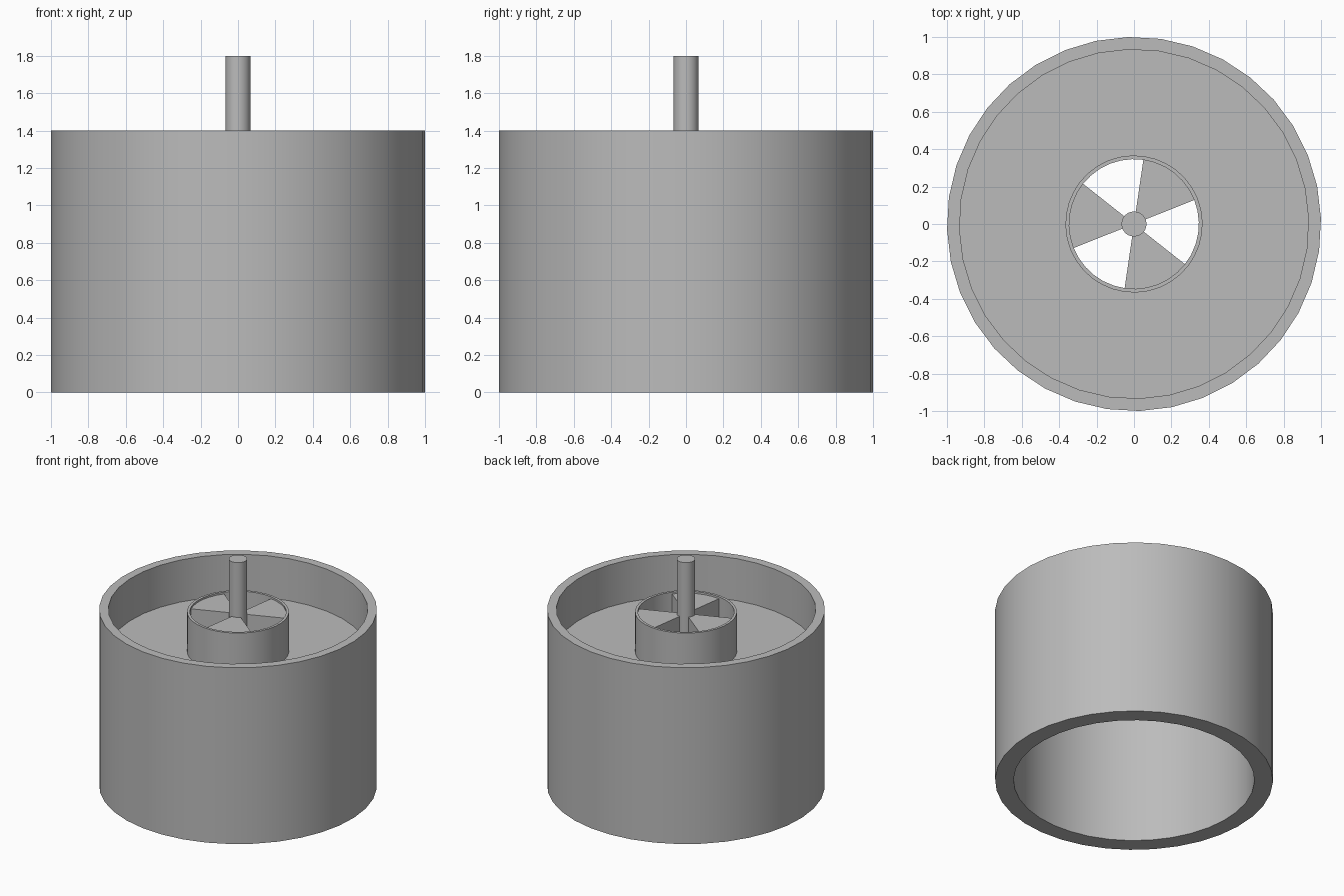
import bpy, bmesh, math

if "Cube" in bpy.data.objects:
    bpy.data.objects.remove(bpy.data.objects["Cube"], do_unlink=True)

SIDES = 36
TURN = math.radians(1.7)
U = 1 / 15            # design unit
FLOOR_LOW, FLOOR_TOP = 15 * U, 16 * U
HUB_TOP, BLADE_TOP = 1.38, 1.365
HUB_IN, SHAFT_R = 5.2 * U, U

# Single plain grey finish
GREY = (0.5, 0.5, 0.5, 1)
mat = bpy.data.materials.new("plain grey")
mat.use_nodes = True
mat.diffuse_color = GREY
mat.node_tree.nodes["Principled BSDF"].inputs["Base Color"].default_value = GREY


def finish(name, bm):
    bmesh.ops.recalc_face_normals(bm, faces=bm.faces)
    mesh = bpy.data.meshes.new(name)
    bm.to_mesh(mesh)
    bm.free()
    mesh.materials.append(mat)
    obj = bpy.data.objects.new(name, mesh)
    bpy.context.collection.objects.link(obj)
    bpy.ops.object.select_all(action="DESELECT")
    obj.select_set(True)
    bpy.context.view_layer.objects.active = obj
    bpy.ops.object.shade_smooth_by_angle(angle=math.radians(30))
    return obj


def point(r, step, z):
    a = TURN + step * math.tau / SIDES
    return (r * math.cos(a), r * math.sin(a), z)


def lathe(name, profile):
    """Revolve a closed (radius, height) profile about z."""
    bm = bmesh.new()
    rings = [[bm.verts.new(point(r, s, z)) for s in range(SIDES)] for r, z in profile]
    for a, b in zip(rings, rings[1:] + rings[:1]):
        for i in range(SIDES):
            j = (i + 1) % SIDES
            bm.faces.new((a[i], a[j], b[j], b[i]))
    return finish(name, bm)


def prism(name, outline, low, high):
    """Extrude a flat outline of (radius, step) points upward."""
    bm = bmesh.new()
    face = bm.faces.new([bm.verts.new(point(r, s, low)) for r, s in outline])
    top = bmesh.ops.extrude_face_region(bm, geom=[face], use_keep_orig=True)["geom"]
    verts = [v for v in top if isinstance(v, bmesh.types.BMVert)]
    bmesh.ops.translate(bm, verts=verts, vec=(0, 0, high - low))
    return finish(name, bm)


# Outer wall, recessed floor and raised hub in one turned profile
lathe("housing", [
    (13 * U, 0), (1, 0), (1, 21 * U), (14 * U, 21 * U), (14 * U, FLOOR_TOP),
    (5.5 * U, FLOOR_TOP), (5.5 * U, HUB_TOP), (HUB_IN, HUB_TOP),
    (HUB_IN, FLOOR_LOW), (13 * U, FLOOR_LOW),
])

# Central shaft
prism("shaft", [(SHAFT_R, s) for s in range(SIDES)], FLOOR_LOW, 27 * U)

# Three wedge spokes holding the shaft
for k in range(3):
    start = 2 + 12 * k
    arc = [(HUB_IN, start + s) for s in range(7)]
    prism(f"spoke_{k + 1}", [(0, 0)] + arc, FLOOR_LOW, BLADE_TOP)
